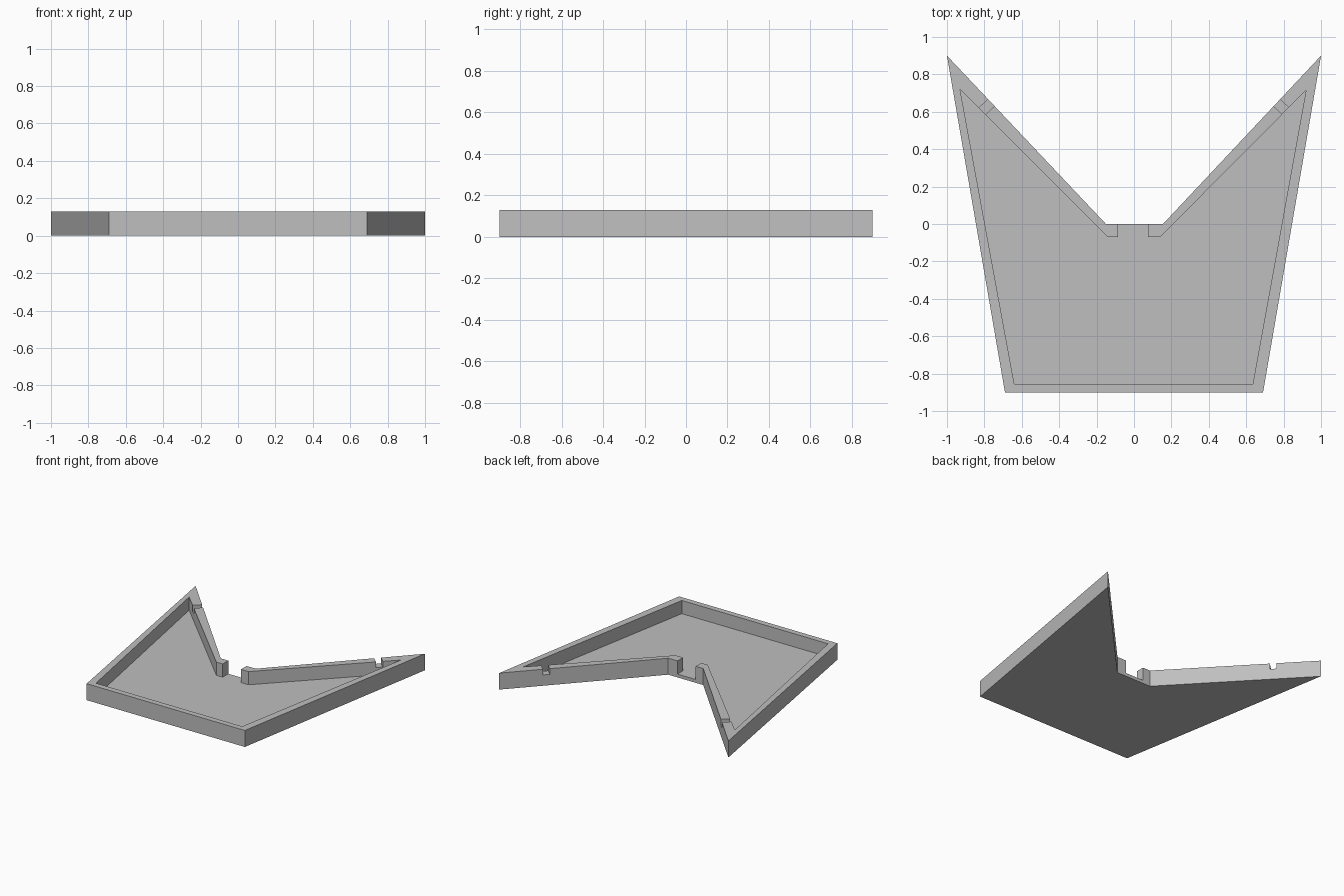
import bpy
import bmesh
from math import atan2
from mathutils import Matrix

HEIGHT = 0.13
FLOOR = 0.026
NOTCH_DEPTH = 0.045

cube = bpy.data.objects.get("Cube")
if cube:
    bpy.data.objects.remove(cube, do_unlink=True)

grey = bpy.data.materials.new("plain grey")
grey.use_nodes = True
colour = (0.52, 0.52, 0.52, 1)
grey.diffuse_color = colour
grey.node_tree.nodes["Principled BSDF"].inputs["Base Color"].default_value = colour


def make_object(name, bm):
    bmesh.ops.recalc_face_normals(bm, faces=bm.faces)
    mesh = bpy.data.meshes.new(name)
    bm.to_mesh(mesh)
    bm.free()
    mesh.materials.append(grey)
    obj = bpy.data.objects.new(name, mesh)
    bpy.context.collection.objects.link(obj)
    return obj


def prism(name, outline, bottom, top):
    """Extrude a flat outline upward."""
    bm = bmesh.new()
    face = bm.faces.new([bm.verts.new((x, y, bottom)) for x, y in outline])
    new = bmesh.ops.extrude_face_region(bm, geom=[face], use_keep_orig=True)["geom"]
    verts = [v for v in new if isinstance(v, bmesh.types.BMVert)]
    bmesh.ops.translate(bm, verts=verts, vec=(0, 0, top - bottom))
    return make_object(name, bm)


def cut(target, cutter):
    cutter.hide_render = True
    mod = target.modifiers.new(cutter.name, 'BOOLEAN')
    mod.operation = 'DIFFERENCE'
    mod.solver = 'EXACT'
    mod.object = cutter
    bpy.context.view_layer.objects.active = target
    bpy.ops.object.modifier_apply(modifier=mod.name)
    bpy.data.objects.remove(cutter, do_unlink=True)


# Solid body with two swept-back points
tray = prism("tray", [(-0.69, -0.9), (0.69, -0.9), (1, 0.9),
                      (0.155, 0), (-0.15, 0), (-1, 0.9)], 0, HEIGHT)

# Hollow with a gap in the back wall
cut(tray, prism("hollow", [(-0.64, -0.855), (0.635, -0.855), (0.92, 0.715),
                           (0.14, -0.07), (0.075, -0.07), (0.075, 0.1),
                           (-0.085, 0.1), (-0.085, -0.07), (-0.14, -0.07),
                           (-0.93, 0.72)], FLOOR, HEIGHT + 0.1))

# Small slot across each slanted back wall
for side in (-1, 1):
    bm = bmesh.new()
    bmesh.ops.create_cube(bm, size=1)
    turn = Matrix.Rotation(atan2(0.9, 0.85 * side), 4, 'Z')
    place = Matrix.Translation((0.784 * side, 0.629, HEIGHT))
    size = Matrix.Diagonal((0.05, 0.11, NOTCH_DEPTH * 2, 1))
    bmesh.ops.transform(bm, matrix=place @ turn @ size, verts=bm.verts)
    cut(tray, make_object("slot", bm))
